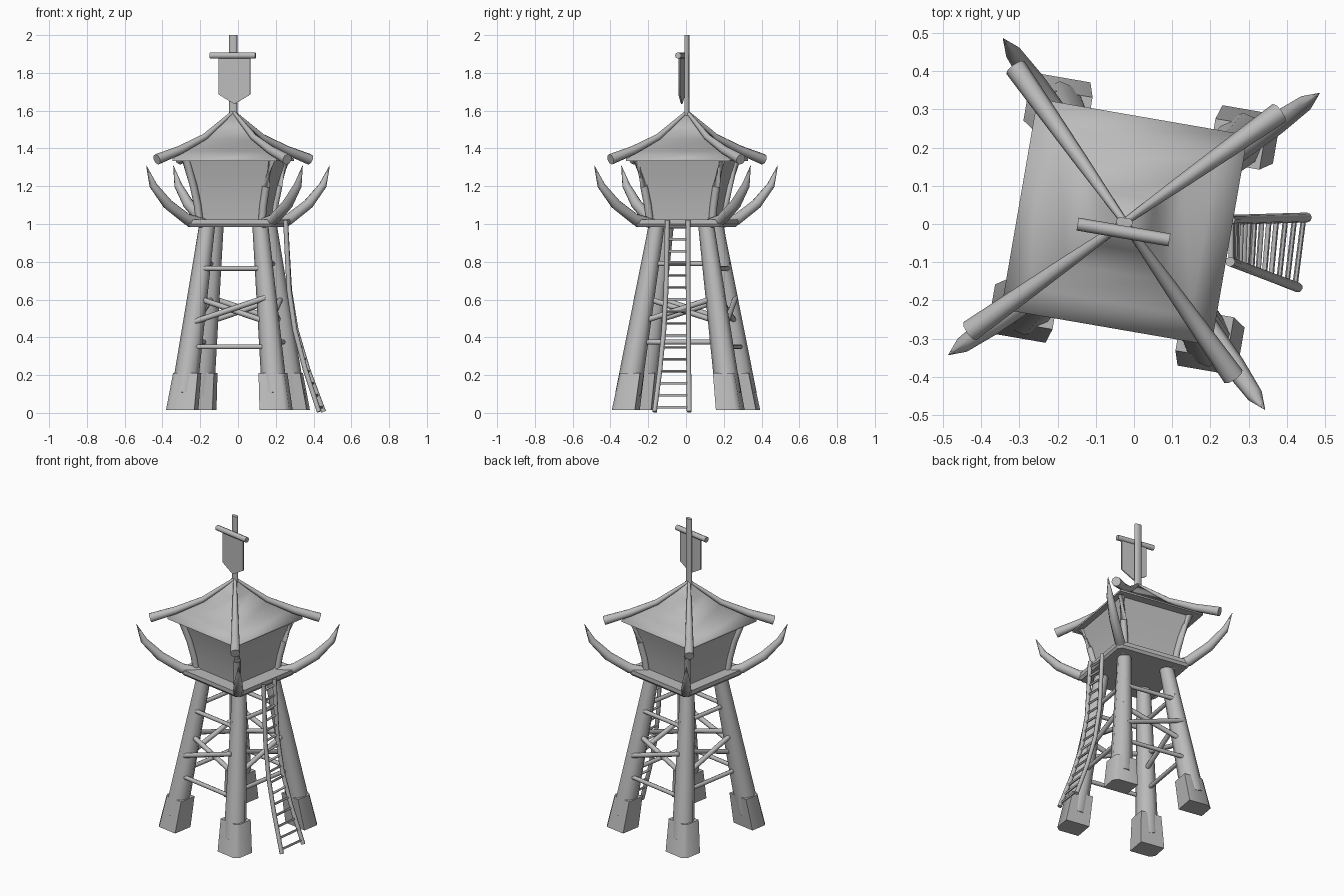
import bpy, bmesh, math
from mathutils import Vector, Matrix

if "Cube" in bpy.data.objects:
    bpy.data.objects.remove(bpy.data.objects["Cube"])

grey = bpy.data.materials.new("plain grey")
grey.use_nodes = True
grey.diffuse_color = (0.5, 0.5, 0.5, 1)
grey.node_tree.nodes["Principled BSDF"].inputs["Base Color"].default_value = (0.5, 0.5, 0.5, 1)

TURN = math.radians(-9.8)
SPIN = Matrix.Rotation(TURN, 3, "Z")
ROOF = Vector((-0.025, 0.005, 0))
NAMES = ["back_left", "back_right", "front_right", "front_left"]
SIGNS = [(1, 1), (-1, 1), (-1, -1), (1, -1)]


def corner(i, r, z, centre=Vector()):
    """Point on the diagonal of corner i, at distance r from the axis."""
    a = TURN + math.pi / 4 + i * math.pi / 2
    return centre + Vector((r * math.cos(a), r * math.sin(a), z))


def loft(name, rings, angle=60):
    """Skin a stack of rings and cap both ends."""
    bm = bmesh.new()
    rows = [[bm.verts.new(p) for p in ring] for ring in rings]
    n = len(rows[0])
    for a, b in zip(rows, rows[1:]):
        for k in range(n):
            bm.faces.new((a[k], a[(k + 1) % n], b[(k + 1) % n], b[k]))
    bm.faces.new(rows[0][::-1])
    bm.faces.new(rows[-1])
    bmesh.ops.recalc_face_normals(bm, faces=bm.faces)
    mesh = bpy.data.meshes.new(name)
    bm.to_mesh(mesh)
    bm.free()
    mesh.materials.append(grey)
    obj = bpy.data.objects.new(name, mesh)
    bpy.context.collection.objects.link(obj)
    bpy.ops.object.select_all(action="DESELECT")
    obj.select_set(True)
    bpy.context.view_layer.objects.active = obj
    bpy.ops.object.shade_smooth_by_angle(angle=math.radians(angle))


def tube(name, path, radii, sides=8):
    """Tapered round pole along a path."""
    path = [Vector(p) for p in path]
    rings = []
    for i, p in enumerate(path):
        d = (path[min(i + 1, len(path) - 1)] - path[max(i - 1, 0)]).normalized()
        ref = Vector((0, 0, 1)) if abs(d.z) < 0.95 else Vector((1, 0, 0))
        u = d.cross(ref).normalized()
        v = u.cross(d)
        r = radii[i] if isinstance(radii, (list, tuple)) else radii
        rings.append([p + r * (u * math.cos(t) + v * math.sin(t))
                      for t in (2 * math.pi * k / sides for k in range(sides))])
    loft(name, rings)


def block_ring(hx, hy, cut, centre):
    """Rectangle with cut corners, turned with the tower."""
    kx, ky = hx - cut, hy - cut
    pts = [(hx, -ky), (hx, ky), (kx, hy), (-kx, hy),
           (-hx, ky), (-hx, -ky), (-kx, -hy), (kx, -hy)]
    return [centre + SPIN @ Vector((x, y, 0)) for x, y in pts]


def foot_ring(i, hx, hy, cut, centre):
    """Rectangle whose outer corner alone is cut."""
    sx, sy = SIGNS[i]
    pts = [(-hx, -hy), (hx, -hy), (hx, hy - cut), (hx - cut, hy), (-hx, hy)]
    return [centre + SPIN @ Vector((x * sx, y * sy, 0)) for x, y in pts]


def leg_point(i, z):
    """Centre line of leg i at height z."""
    sx, sy = SIGNS[i]
    return SPIN @ Vector((sx * (0.255 - 0.113 * z), sy * (0.284 - 0.152 * z), z))


# Legs, feet, horns, cabin posts and roof ridges at each corner
for i, name in enumerate(NAMES):
    tube("leg_" + name, [leg_point(i, 0.1), leg_point(i, 1.0)], [0.068, 0.042])
    loft("foot_" + name, [foot_ring(i, 0.078, 0.064, 0.025, leg_point(i, 0.015)),
                          foot_ring(i, 0.068, 0.056, 0.02, leg_point(i, 0.21))])
    horn = [(0.2, 1.0), (0.33, 1.025), (0.455, 1.105), (0.55, 1.205), (0.594, 1.31)]
    tube("horn_" + name, [corner(i, r, z) for r, z in horn],
         [0.026, 0.031, 0.029, 0.021, 0.001])
    post = [(0.235, 1.0), (0.25, 1.1), (0.275, 1.2), (0.33, 1.35)]
    tube("cabin_post_" + name, [corner(i, r, z, ROOF * 0.4) for r, z in post], 0.02)
    ridge = [(0.0, 1.595), (0.187, 1.46), (0.348, 1.39), (0.495, 1.342)]
    tube("roof_ridge_" + name, [corner(i, r, z, ROOF) for r, z in ridge],
         [0.009, 0.018, 0.024, 0.029])


def brace(name, i, za, zb, radius, out):
    """Pole between legs i and i + 1, pushed outwards by out."""
    a, b = leg_point(i, za), leg_point((i + 1) % 4, zb)
    along = (b - a).normalized()
    push = along.cross(Vector((0, 0, 1))).normalized() * out
    reach = along * (0.045 if i % 2 else 0.0)
    tube(name, [a - reach + push, b + reach + push], radius)


# Cross bars and crossed braces on the four sides
for i, side in enumerate(["back", "right", "front", "left"]):
    lift = 0.025 * (i % 2)
    out = 0.0 if i % 2 else 0.03
    brace(side + "_lower_bar", i, 0.35 + lift, 0.35 + lift, 0.013, out)
    brace(side + "_upper_bar", i, 0.765 + lift, 0.765 + lift, 0.013, out)
    brace(side + "_brace_rising", i, 0.48, 0.61, 0.015, out + 0.012)
    brace(side + "_brace_falling", i, 0.61, 0.48, 0.015, out - 0.012)

# Platform
loft("platform", [block_ring(h, h, 0.02, Vector((0, 0, z)))
                  for h, z in [(0.232, 0.985), (0.243, 1.0), (0.243, 1.025)]], 30)

# Cabin walls flaring up to the eaves
walls = [(0.23, 1.02), (0.244, 1.1), (0.27, 1.2), (0.295, 1.27), (0.325, 1.345)]
loft("cabin_walls", [[corner(i, r, z, ROOF * 0.4) for i in range(4)] for r, z in walls])

# Sweeping roof
slope = [(0.32, 1.334), (0.395, 1.334), (0.395, 1.345), (0.3, 1.387),
         (0.19, 1.448), (0.1, 1.515), (0.004, 1.597)]
loft("roof", [[corner(i, r, z, ROOF) for i in range(4)] for r, z in slope])

# Flagpole, crossbar and banner
loft("flagpole", [block_ring(0.021, 0.011, 0.006, ROOF + Vector((0, 0, z))) for z in (1.56, 2.0)])
across = SPIN @ Vector((1, 0, 0))
ahead = SPIN @ Vector((0, -1, 0))
hang = ROOF + ahead * 0.026
tube("banner_bar", [hang + across * s + Vector((0, 0, 1.892)) for s in (-0.12, 0.124)], 0.017)
outline = [(-0.073, 1.89), (0.095, 1.89), (0.095, 1.685), (0.011, 1.635), (-0.073, 1.685)]
loft("banner", [[hang + across * s + ahead * d + Vector((0, 0, z)) for s, z in outline]
                for d in (-0.004, 0.004)])

# Ladder curving out on the left side
profile = [(0.252, 1.02), (0.262, 0.83), (0.272, 0.65), (0.305, 0.44), (0.365, 0.23), (0.445, 0.006)]


def rail_point(x, z, side):
    s = (x - 0.25) / 0.195
    return Vector((x + (0.008 if side else -0.016) * s,
                   (0.011 + 0.006 * s) if side else (-0.098 - 0.068 * s), z))


for side, name in enumerate(["front", "back"]):
    tube("ladder_rail_" + name, [rail_point(x, z, side) for x, z in profile], 0.013)
for n in range(16):
    z = 0.03 + n * 0.0635
    for (xa, za), (xb, zb) in zip(profile, profile[1:]):
        if zb <= z <= za:
            x = xb + (xa - xb) * (z - zb) / (za - zb)
            tube("ladder_rung", [rail_point(x, z, 0), rail_point(x, z, 1)], 0.007, 6)
